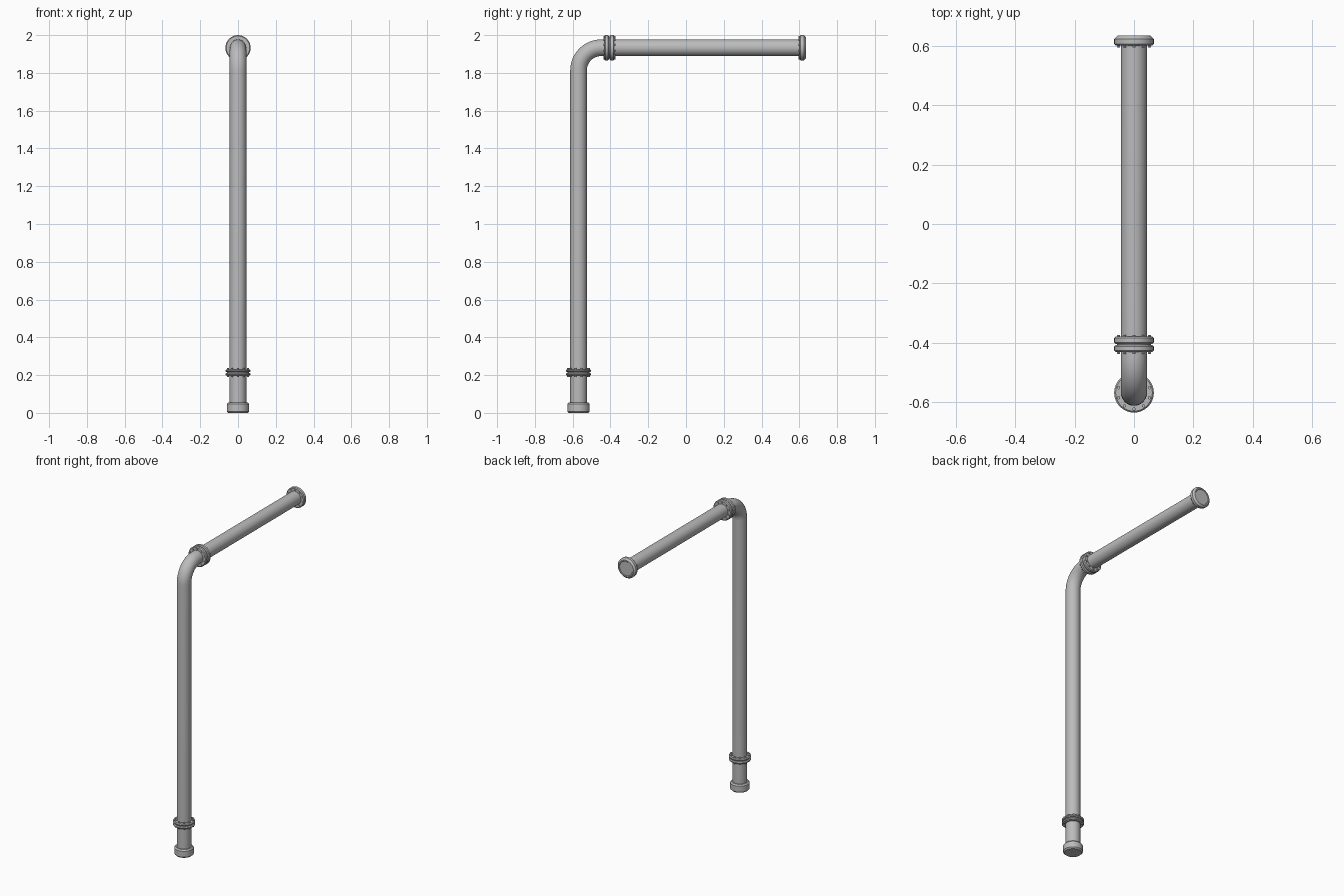
import bpy, bmesh
from math import pi, cos, sin
from mathutils import Matrix, Vector

cube = bpy.data.objects.get("Cube")
if cube:
    bpy.data.objects.remove(cube, do_unlink=True)

steel = bpy.data.materials.new("grey steel")
steel.use_nodes = True
GREY = (0.5, 0.5, 0.5, 1)
steel.diffuse_color = GREY
steel.node_tree.nodes["Principled BSDF"].inputs["Base Color"].default_value = GREY

PIPE_Y, PIPE_Z, R = -0.569, 1.933, 0.044
BEND = 0.12
SEG = 32
UPRIGHT = Matrix.Translation((0, PIPE_Y, 0))
# Local z runs along +y for parts on the horizontal arm
ARM = Matrix.Translation((0, 0, PIPE_Z)) @ Matrix.Rotation(-pi / 2, 4, 'X')


def finish(name, bm, matrix=Matrix()):
    bm.transform(matrix)
    bmesh.ops.recalc_face_normals(bm, faces=bm.faces)
    mesh = bpy.data.meshes.new(name)
    bm.to_mesh(mesh)
    bm.free()
    mesh.materials.append(steel)
    obj = bpy.data.objects.new(name, mesh)
    bpy.context.collection.objects.link(obj)
    bpy.ops.object.select_all(action='DESELECT')
    obj.select_set(True)
    bpy.context.view_layer.objects.active = obj
    bpy.ops.object.shade_smooth_by_angle(angle=pi / 6)


def skin(bm, rings):
    for a, b in zip(rings, rings[1:]):
        for i in range(SEG):
            j = (i + 1) % SEG
            bm.faces.new((a[i], a[j], b[j], b[i]))
    bm.faces.new(rings[0])
    bm.faces.new(rings[-1])


def lathe(name, profile, matrix):
    bm = bmesh.new()
    angles = [2 * pi * i / SEG for i in range(SEG)]
    skin(bm, [[bm.verts.new((r * cos(a), r * sin(a), z)) for a in angles]
              for r, z in profile])
    finish(name, bm, matrix)


def disc(name, z0, z1, r, bevel, matrix):
    lathe(name, [(r - bevel, z0), (r, z0 + bevel), (r, z1 - bevel), (r - bevel, z1)], matrix)


def bolts(name, z, matrix, count=10):
    bm = bmesh.new()
    for i in range(count):
        a = 2 * pi * (i + 0.5) / count
        place = Matrix.Translation((0.055 * cos(a), 0.055 * sin(a), z))
        bmesh.ops.create_cone(bm, cap_ends=True, segments=6, radius1=0.006,
                              radius2=0.006, depth=0.012, matrix=place)
    finish(name, bm, matrix)


# Bent pipe: rings swept up the post, round the elbow and along the arm
path = [(PIPE_Y, 0.02, 0)]
for k in range(13):
    t = pi / 2 * k / 12
    path.append((PIPE_Y + BEND * (1 - cos(t)), PIPE_Z - BEND * (1 - sin(t)), t))
path.append((0.61, PIPE_Z, pi / 2))
bm = bmesh.new()
rings = []
for y, z, t in path:
    ring = []
    for i in range(SEG):
        a = 2 * pi * i / SEG
        side = R * sin(a)
        ring.append(bm.verts.new(Vector((R * cos(a), y + side * cos(t), z - side * sin(t)))))
    rings.append(ring)
skin(bm, rings)
finish("bent_pipe", bm)

# Foot cap
disc("foot_cap", 0, 0.055, 0.059, 0.008, UPRIGHT)

# Paired flanges with a narrow groove between them
for label, z0, z1, matrix in (("post", 0.197, 0.231, UPRIGHT), ("arm", -0.432, -0.38, ARM)):
    mid = (z0 + z1) / 2
    disc(label + "_flange_near", z0, mid - 0.002, 0.067, 0.005, matrix)
    disc(label + "_flange_far", mid + 0.002, z1, 0.067, 0.005, matrix)
    disc(label + "_gasket", mid - 0.003, mid + 0.003, 0.058, 0.001, matrix)
    bolts(label + "_bolts_near", z0, matrix)
    bolts(label + "_bolts_far", z1, matrix)

# Arm end cap with a chamfered rim and a slightly sunken face
lathe("end_cap", [(0.062, 0.602), (0.067, 0.607), (0.067, 0.624), (0.056, 0.635),
                  (0.049, 0.635), (0.047, 0.633)], ARM)
bolts("end_cap_bolts", 0.602, ARM)
